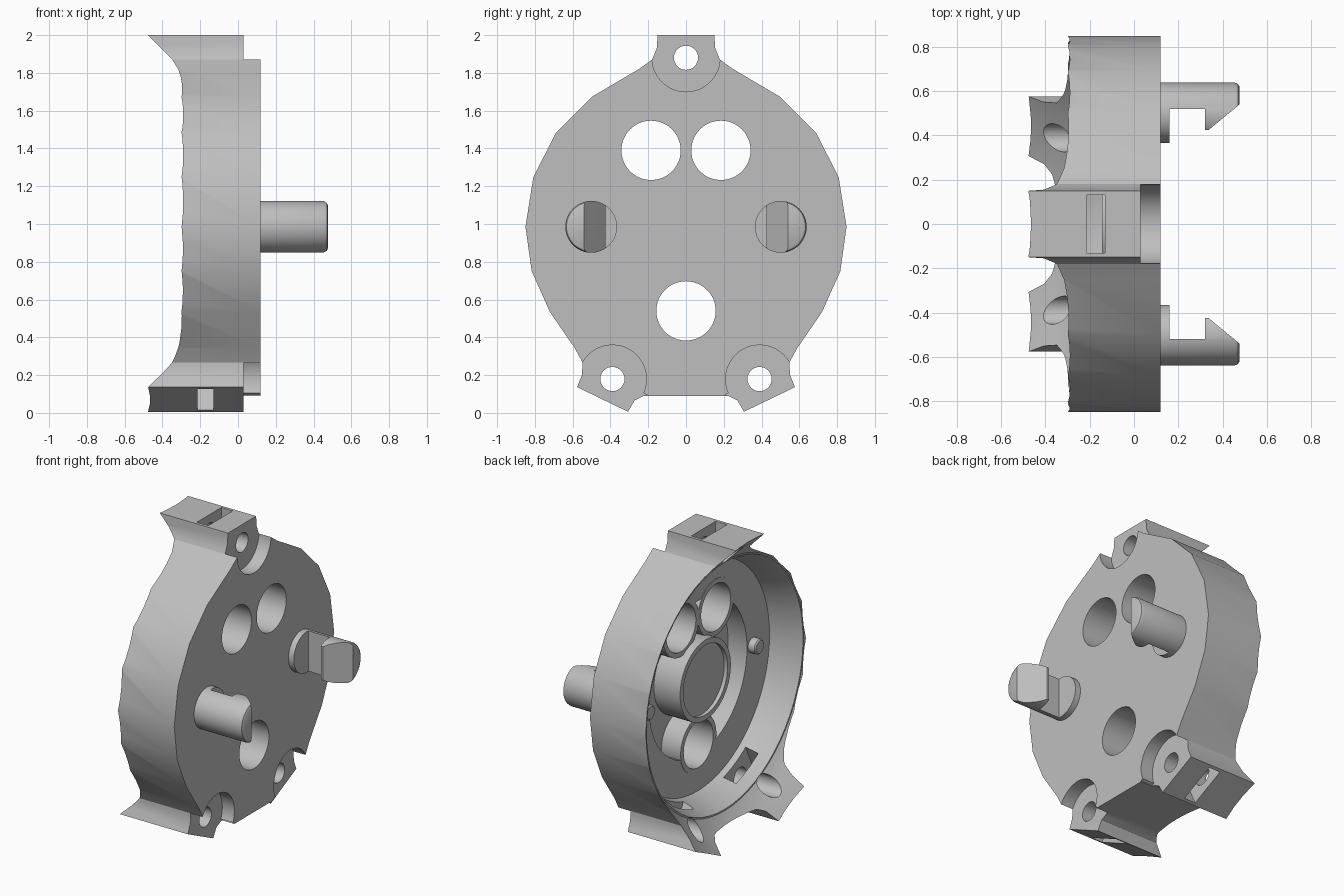
import bpy, bmesh, math
from mathutils import Matrix, Vector

cube = bpy.data.objects.get("Cube")
if cube:
    bpy.data.objects.remove(cube, do_unlink=True)

CZ = 0.985                                   # height of the main axis
LUGS = [0, math.radians(154.2), math.radians(-154.2)]   # angle from straight up

grey = bpy.data.materials.new("plain_grey")
grey.use_nodes = True
tone = (0.52, 0.52, 0.52, 1)
grey.diffuse_color = tone
grey.node_tree.nodes["Principled BSDF"].inputs["Base Color"].default_value = tone


def finish(name, bm):
    bmesh.ops.recalc_face_normals(bm, faces=bm.faces)
    mesh = bpy.data.meshes.new(name)
    bm.to_mesh(mesh)
    bm.free()
    mesh.materials.append(grey)
    ob = bpy.data.objects.new(name, mesh)
    bpy.context.collection.objects.link(ob)
    return ob


def prism(name, points, offset):
    """Extrude a closed loop of 3D points along offset."""
    bm = bmesh.new()
    face = bm.faces.new([bm.verts.new(p) for p in points])
    new = bmesh.ops.extrude_face_region(bm, geom=[face])["geom"]
    bmesh.ops.translate(bm, vec=offset,
                        verts=[v for v in new if isinstance(v, bmesh.types.BMVert)])
    return finish(name, bm)


def lathe(name, profile, y=0, z=CZ, steps=64):
    """Spin (x, radius) points about an axis parallel to x; ends are capped."""
    bm = bmesh.new()
    rings = []
    for x, r in profile:
        angles = [2 * math.pi * i / steps for i in range(steps)]
        rings.append([bm.verts.new((x, y + r * math.cos(a), z + r * math.sin(a)))
                      for a in angles])
    for a, b in zip(rings, rings[1:]):
        for i in range(steps):
            j = (i + 1) % steps
            bm.faces.new((a[i], a[j], b[j], b[i]))
    bm.faces.new(rings[0])
    bm.faces.new(rings[-1])
    return finish(name, bm)


def rod(name, x0, x1, r, y=0, z=CZ, steps=48):
    return lathe(name, [(x0, r), (x1, r)], y, z, steps)


def combine(target, tool, operation):
    mod = target.modifiers.new("cut", 'BOOLEAN')
    mod.operation, mod.solver, mod.object = operation, 'EXACT', tool
    bpy.context.view_layer.objects.active = target
    bpy.ops.object.modifier_apply(modifier=mod.name)
    bpy.data.objects.remove(tool, do_unlink=True)


def polar(angle, t, r):
    """Lug coordinates (sideways, outward) to (y, z)."""
    return (t * math.cos(angle) + r * math.sin(angle),
            CZ + r * math.cos(angle) - t * math.sin(angle))


def lug_box(name, angle, x0, x1, t, r0, r1):
    loop = [polar(angle, *p) for p in ((-t, r0), (t, r0), (t, r1), (-t, r1))]
    return prism(name, [(x0, y, z) for y, z in loop], Vector((x1 - x0, 0, 0)))


# Housing outline: faceted round body with three flared lugs
flank = [(0.15, 1.015), (0.155, 0.945), (0.18, 0.885), (0.25, 0.835)]
half = [polar(0, t, r) for t, r in flank]
half += [polar(math.radians(90 - a), 0, 0.85) for a in (54, 36, 18, 0, -16, -32)]
half += [polar(LUGS[1], -t, r) for t, r in reversed(flank)]
inner = [polar(LUGS[1], t, r) for t, r in flank]
half += [inner[0]] + [(y, min(z, 0.09)) for y, z in inner[1:]]
outline = half + [(-y, z) for y, z in reversed(half)]
housing = prism("housing", [(-0.52, y, z) for y, z in outline], Vector((0.64, 0, 0)))

# Open side: flared lug faces, sloped rim and main floor
combine(housing, lathe("cavity", [
    (-0.6, 1.13), (-0.48, 1.03), (-0.42, 0.97), (-0.36, 0.915), (-0.315, 0.87),
    (-0.29, 0.84), (-0.29, 0.83), (-0.2, 0.79), (-0.09, 0.76)]), 'DIFFERENCE')
combine(housing, rod("pocket", -0.2, 0.05, 0.52, steps=64), 'DIFFERENCE')

# Central boss with a shallow dish, and three tubes around it
combine(housing, rod("boss", -0.145, 0.08, 0.27), 'UNION')
combine(housing, rod("dish", -0.2, -0.12, 0.235), 'DIFFERENCE')
tubes = [(-0.185, 1.39), (0.185, 1.39), (0, 0.54)]
for y, z in tubes:
    combine(housing, rod("tube", -0.093, 0.08, 0.19, y, z), 'UNION')
for y, z in tubes:
    combine(housing, rod("bore", -0.2, 0.2, 0.157, y, z), 'DIFFERENCE')

# Lugs: round seat, screw hole and nut slot
for angle in LUGS:
    y, z = polar(angle, 0, 0.895)
    combine(housing, rod("seat", 0.03, 0.2, 0.18, y, z), 'DIFFERENCE')
    combine(housing, lug_box("seat_end", angle, 0.03, 0.2, 0.2, 0.89, 1.1), 'DIFFERENCE')
    combine(housing, rod("screw_hole", -0.6, 0.2, 0.064, y, z, 32), 'DIFFERENCE')
    combine(housing, lug_box("nut_slot", angle, -0.215, -0.13, 0.13, 0.7, 1.1), 'DIFFERENCE')

# Snap hooks on the closed side and locating pins on the open side
parts = [housing]
hook_shape = [(0.09, 0.34), (0.16, 0.34), (0.16, 0.52), (0.32, 0.52), (0.32, 0.425),
              (0.337, 0.425), (0.465, 0.53), (0.5, 0.56), (0.5, 0.66), (0.09, 0.66)]
for side, label in ((1, "back"), (-1, "front")):
    hook = lathe(label + "_hook", [(0.1, 0.137), (0.455, 0.137), (0.47, 0.131), (0.477, 0.118)],
                 side * 0.502, steps=48)
    shape = prism("hook_shape", [(x, side * y, CZ - 0.2) for x, y in hook_shape],
                  Vector((0, 0, 0.4)))
    combine(hook, shape, 'INTERSECT')
    pin = lathe(label + "_pin", [(-0.08, 0.05), (-0.137, 0.05), (-0.145, 0.042)],
                side * 0.58, steps=24)
    parts += [hook, pin]

bpy.ops.object.select_all(action='DESELECT')
for ob in parts:
    ob.select_set(True)
bpy.context.view_layer.objects.active = housing
bpy.ops.object.shade_smooth_by_angle(angle=math.radians(30))
